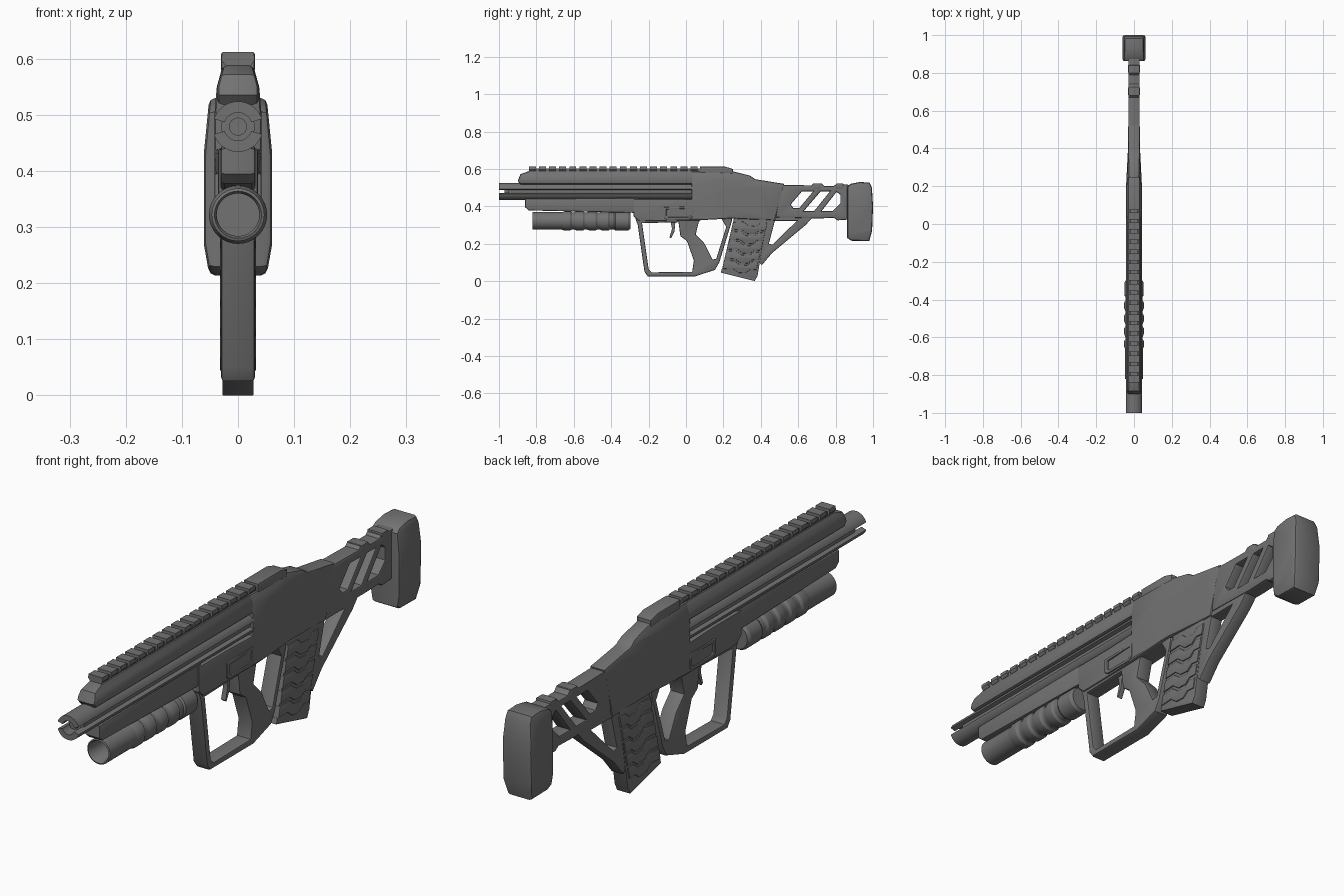
import bpy, bmesh, math
from mathutils import Matrix

AXES = Matrix(((0, 0, 1, 0), (1, 0, 0, 0), (0, 1, 0, 0), (0, 0, 0, 1)))  # profile xy -> world yz
DARK = bpy.data.materials.new("dark_grey")
DARK.diffuse_color = (0.17, 0.17, 0.17, 1)


def finish(name, bm, angle=30):
    bmesh.ops.remove_doubles(bm, verts=bm.verts, dist=0.0002)
    bmesh.ops.recalc_face_normals(bm, faces=bm.faces)
    me = bpy.data.meshes.new(name)
    bm.to_mesh(me)
    bm.free()
    me.materials.append(DARK)
    ob = bpy.data.objects.new(name, me)
    bpy.context.collection.objects.link(ob)
    bpy.ops.object.select_all(action='DESELECT')
    ob.select_set(True)
    bpy.context.view_layer.objects.active = ob
    bpy.ops.object.shade_smooth_by_angle(angle=math.radians(angle))
    return ob


def plate(name, loops, half, bevel=0.006, cuts=(), shape=None):
    """Side profile (outline plus holes) with bevelled rims; optional width taper."""
    cu = bpy.data.curves.new(name, 'CURVE')
    cu.dimensions, cu.fill_mode = '2D', 'BOTH'
    cu.extrude, cu.bevel_depth, cu.bevel_resolution, cu.offset = half - bevel, bevel, 1, -bevel
    for pts in loops:
        sp = cu.splines.new('POLY')
        sp.points.add(len(pts) - 1)
        for p, (y, z) in zip(sp.points, pts):
            p.co = (y, z, 0, 1)
        sp.use_cyclic_u = True
    tmp = bpy.data.objects.new(name + "_curve", cu)
    bpy.context.collection.objects.link(tmp)
    dg = bpy.context.evaluated_depsgraph_get()
    me = bpy.data.meshes.new_from_object(tmp.evaluated_get(dg))
    bm = bmesh.new()
    bm.from_mesh(me)
    bpy.data.objects.remove(tmp)
    bpy.data.meshes.remove(me)
    bm.transform(AXES)
    for co, no in cuts:
        bmesh.ops.bisect_plane(bm, geom=bm.verts[:] + bm.edges[:] + bm.faces[:],
                               plane_co=co, plane_no=no, dist=0.0001)
    if shape:
        for v in bm.verts:
            v.co.x *= shape(v.co.y, v.co.z)
    return finish(name, bm)


def lathe(name, prof, z, seg=32):
    """Turned part around the y axis; prof is (y, radius)."""
    bm = bmesh.new()
    vs = [bm.verts.new((0, y, z + r)) for y, r in prof]
    es = [bm.edges.new(e) for e in zip(vs, vs[1:])]
    bmesh.ops.spin(bm, geom=vs + es, cent=(0, 0, z), axis=(0, 1, 0),
                   angle=math.tau, steps=seg, use_duplicate=False)
    return finish(name, bm)


def bar(name, section, y0, y1):
    """Cross-section (x, z) swept along y."""
    bm = bmesh.new()
    f = bm.faces.new([bm.verts.new((x, y0, z)) for x, z in section])
    g = bmesh.ops.extrude_face_region(bm, geom=[f])['geom']
    bmesh.ops.translate(bm, vec=(0, y1 - y0, 0), verts=[v for v in g if isinstance(v, bmesh.types.BMVert)])
    return finish(name, bm)


def ramp(t, a, b, va, vb):
    k = min(1, max(0, (t - a) / (b - a)))
    return va + (vb - va) * k


def crown(z):
    return ramp(z, 0.55, 0.588, 1, 0.72)


def across(axis, values):
    return [(tuple(v * a for a in axis), axis) for v in values]


# receiver, tapering towards the stock and narrowing at the top
plate("receiver", [[(-0.28, 0.44), (-0.28, 0.345), (-0.25, 0.32), (0.06, 0.325), (0.24, 0.335), (0.475, 0.325),
                    (0.525, 0.52), (0.37, 0.545), (0.34, 0.565), (0.25, 0.587), (0.03, 0.587), (0.03, 0.44)]],
      0.042, 0.008, across((0, 1, 0), (-0.1, 0.2, 0.4)) + across((0, 0, 1), (0.5, 0.55)),
      lambda y, z: ramp(y, 0.2, 0.4, 1, 0.76) * ramp(y, -0.1, 0.03, 0.85, 1) * ramp(z, 0.5, 0.55, 1, 0.9) * crown(z))

# upper shroud and lower fore-end
plate("upper_shroud", [[(-0.9, 0.535), (-0.885, 0.518), (0.05, 0.518), (0.05, 0.588), (-0.84, 0.588), (-0.885, 0.572)]],
      0.037, 0.01, across((0, 0, 1), (0.55,)), lambda y, z: crown(z))
plate("fore_end", [[(-0.86, 0.44), (-0.86, 0.395), (-0.84, 0.378), (-0.26, 0.365), (-0.26, 0.445)]], 0.031, 0.006)

# top rail with teeth
bar("rail_base", [(-0.022, 0.58), (0.022, 0.58), (0.022, 0.602), (-0.022, 0.602)], -0.84, 0.24)
tooth = [(-0.023, 0.588), (0.023, 0.588), (0.03, 0.598), (0.028, 0.612), (-0.028, 0.612), (-0.03, 0.598)]
for i in range(17):
    y = -0.84 + i * 0.054
    bar(f"rail_tooth_{i}", tooth, y, y + 0.037)
plate("rail_end_block", [[(0.075, 0.58), (0.075, 0.612), (0.21, 0.612), (0.25, 0.6), (0.25, 0.575)]], 0.03, 0.004)

# split barrel: two shells around a core
for sign, nm in ((1, "upper"), (-1, "lower")):
    arc = [math.radians(18 + 144 * i / 16) for i in range(17)]
    sec = [(0.045 * math.cos(a), 0.479 + sign * 0.045 * math.sin(a)) for a in arc]
    sec += [(0.025 * math.cos(a), 0.479 + sign * 0.025 * math.sin(a)) for a in reversed(arc)]
    bar(f"barrel_{nm}_shell", sec, -1.0, 0.04)
lathe("barrel_core", [(-0.97, 0), (-0.97, 0.016), (-0.95, 0.016), (-0.95, 0.03), (0.04, 0.03), (0.04, 0)], 0.479)

# under-barrel tube with ribs and open bore
prof = [(-0.5, 0.0), (-0.5, 0.038), (-0.815, 0.038), (-0.822, 0.042), (-0.82, 0.047), (-0.665, 0.047)]
for i in range(4):
    y = -0.66 + i * 0.068
    prof += [(y, 0.048), (y + 0.01, 0.052), (y + 0.04, 0.052), (y + 0.05, 0.046), (y + 0.062, 0.046)]
prof += [(-0.385, 0.046), (-0.378, 0.051), (-0.31, 0.051), (-0.298, 0.044), (-0.298, 0)]
lathe("under_tube", prof, 0.322)

# guard and grip frame with two openings
plate("grip_frame", [
    [(-0.28, 0.38), (-0.28, 0.36), (-0.258, 0.30), (-0.222, 0.05), (-0.205, 0.026), (0.05, 0.026), (0.155, 0.06),
     (0.178, 0.10), (0.245, 0.32), (0.25, 0.38)],
    [(-0.235, 0.31), (-0.04, 0.315), (-0.03, 0.24), (0.005, 0.215), (0.042, 0.11), (0.033, 0.05), (-0.185, 0.047),
     (-0.2, 0.065)],
    [(0.068, 0.315), (0.085, 0.333), (0.19, 0.333), (0.215, 0.29), (0.162, 0.12), (0.142, 0.115), (0.1, 0.2),
     (0.052, 0.25)]], 0.03, 0.006)
plate("trigger", [[(-0.085, 0.33), (-0.075, 0.28), (-0.088, 0.235), (-0.08, 0.228), (-0.062, 0.265), (-0.055, 0.33)]],
      0.01, 0.003)
plate("side_panel", [[(-0.12, 0.34), (-0.105, 0.33), (0.02, 0.33), (0.035, 0.345), (0.035, 0.4), (-0.12, 0.395)],
                     [(-0.105, 0.35), (-0.095, 0.342), (0.012, 0.342), (0.023, 0.35), (0.023, 0.388), (-0.105, 0.384)]],
      0.042, 0.003)

# magazine with wavy bands
plate("magazine", [[(0.262, 0.36), (0.19, 0.052), (0.368, 0.008), (0.382, 0.025), (0.438, 0.36)]], 0.028, 0.004)
wave = [(0, 0), (0.055, 0.003), (0.085, -0.02), (0.125, -0.022), (0.15, -0.003), (0.183, -0.005)]
for i in range(5):
    oy, oz = 0.251 - 0.0122 * i, 0.315 - 0.052 * i
    top = [(oy + a, oz + b) for a, b in wave]
    plate(f"magazine_band_{i}", [top + [(a - 0.009, b - 0.042) for a, b in reversed(top)]], 0.032, 0.003)
plate("magazine_foot", [[(0.192, 0.068), (0.186, 0.046), (0.368, 0.0), (0.378, 0.022)]], 0.028, 0.002)

# skeleton stock, brace and butt pad
plate("stock", [
    [(0.48, 0.34), (0.5, 0.515), (0.67, 0.512), (0.68, 0.522), (0.725, 0.522), (0.74, 0.508), (0.79, 0.508),
     (0.8, 0.517), (0.88, 0.515), (0.88, 0.33), (0.81, 0.325), (0.79, 0.338), (0.7, 0.335)],
    [(0.56, 0.41), (0.62, 0.48), (0.68, 0.48), (0.605, 0.39), (0.575, 0.39)],
    [(0.63, 0.375), (0.72, 0.48), (0.77, 0.48), (0.685, 0.375)],
    [(0.725, 0.375), (0.805, 0.477), (0.825, 0.462), (0.825, 0.415), (0.785, 0.375)]], 0.03, 0.007)
for i, y in enumerate((0.68, 0.8)):
    plate(f"stock_collar_{i}", [[(y, 0.495), (y + 0.005, 0.523), (y + 0.04, 0.523), (y + 0.045, 0.495)]], 0.031, 0.004)
plate("stock_brace", [
    [(0.42, 0.345), (0.68, 0.345), (0.64, 0.30), (0.46, 0.15), (0.405, 0.085), (0.382, 0.11)],
    [(0.475, 0.322), (0.592, 0.322), (0.462, 0.195), (0.443, 0.2)]], 0.026, 0.005)
plate("butt_pad", [[(0.862, 0.505), (0.88, 0.52), (0.93, 0.53), (0.982, 0.527), (0.994, 0.5), (1.0, 0.4), (0.995, 0.27),
                    (0.98, 0.214), (0.885, 0.216), (0.862, 0.23)]], 0.061, 0.012,
      across((0, 0, 1), (0.27, 0.43)),
      lambda y, z: ramp(z, 0.215, 0.27, 0.84, 1) if z < 0.35 else ramp(z, 0.43, 0.53, 1, 0.84))
